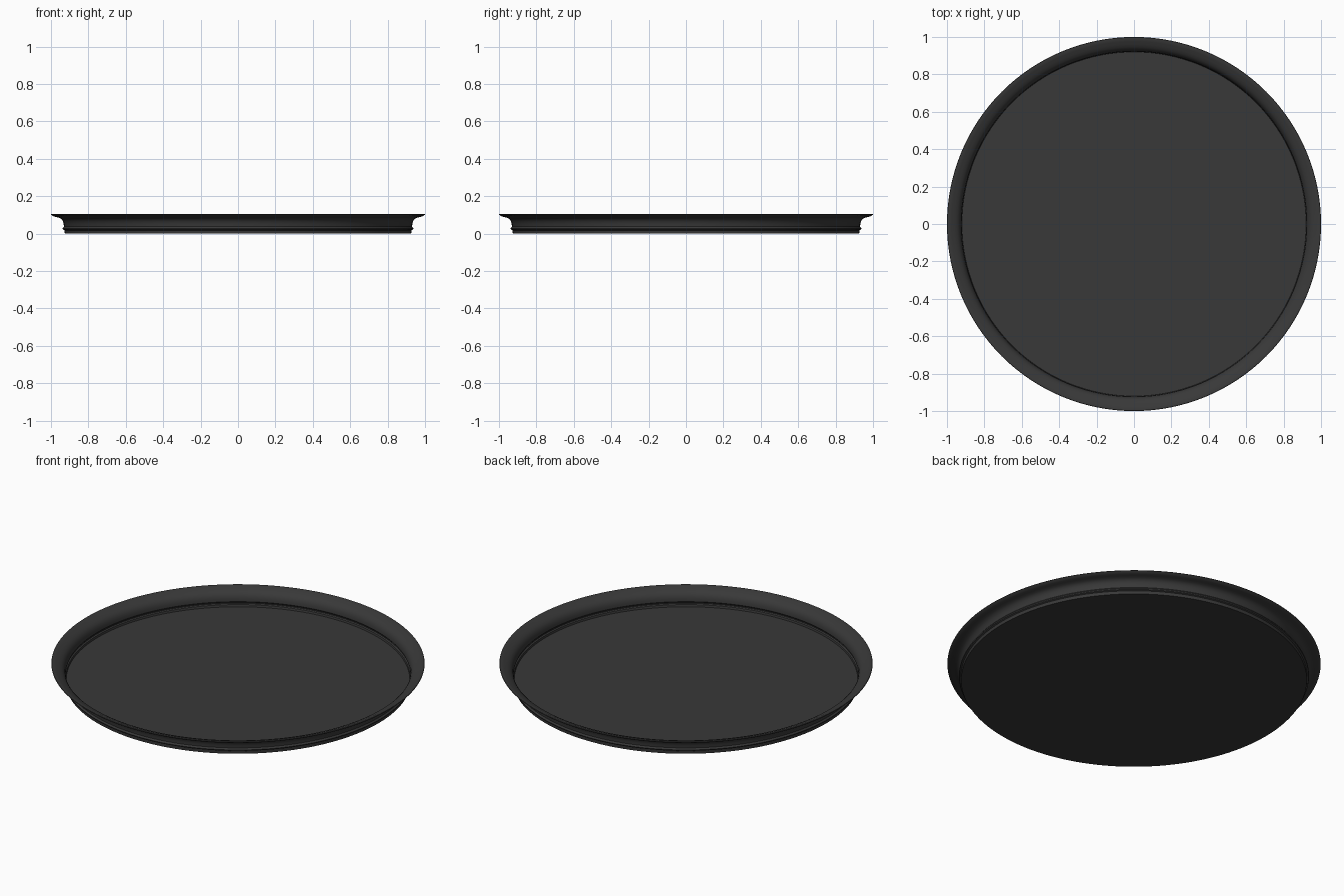
import bpy
import bmesh
from math import cos, sin, tau

cube = bpy.data.objects.get("Cube")
if cube:
    bpy.data.objects.remove(cube, do_unlink=True)

SEGMENTS = 128

# Single dark finish
dark = bpy.data.materials.new("dark_charcoal")
dark.use_nodes = True
colour = (0.04, 0.04, 0.04, 1)
dark.diffuse_color = colour
dark.node_tree.nodes["Principled BSDF"].inputs["Base Color"].default_value = colour


def lathe(name, profile):
    """Revolve (radius, height) points round z; the profile starts and ends on the axis."""
    bm = bmesh.new()
    rings = []
    for r, z in profile:
        if r == 0:
            rings.append([bm.verts.new((0, 0, z))] * SEGMENTS)
        else:
            rings.append([bm.verts.new((r * cos(tau * i / SEGMENTS), r * sin(tau * i / SEGMENTS), z))
                          for i in range(SEGMENTS)])
    for low, high in zip(rings, rings[1:]):
        for i in range(SEGMENTS):
            j = (i + 1) % SEGMENTS
            bm.faces.new(dict.fromkeys((low[i], low[j], high[j], high[i])))
    bmesh.ops.recalc_face_normals(bm, faces=bm.faces)
    mesh = bpy.data.meshes.new(name)
    bm.to_mesh(mesh)
    bm.free()
    mesh.materials.append(dark)
    obj = bpy.data.objects.new(name, mesh)
    bpy.context.collection.objects.link(obj)
    bpy.ops.object.select_all(action='DESELECT')
    obj.select_set(True)
    bpy.context.view_layer.objects.active = obj
    bpy.ops.object.shade_smooth_by_angle(angle=0.6)
    return obj


# Underside, foot bead, and flared outer wall
outer = [(0, 0), (0.926, 0), (0.928, 0.018), (0.936, 0.022), (0.938, 0.028), (0.934, 0.033),
         (0.931, 0.037), (0.932, 0.052), (0.936, 0.066), (0.943, 0.077), (0.954, 0.084),
         (0.968, 0.088), (0.982, 0.091)]
# Rolled lip
lip = [(0.992, 0.095), (1.0, 0.102), (0.998, 0.105), (0.986, 0.105), (0.976, 0.101)]
# Inner wall down to the floor
inner = [(0.962, 0.096), (0.946, 0.088), (0.935, 0.078), (0.928, 0.066), (0.924, 0.052),
         (0.923, 0.037), (0.929, 0.03), (0.929, 0.024), (0.922, 0.02), (0.92, 0.008), (0, 0.008)]
lathe("round_tray", outer + lip + inner)
